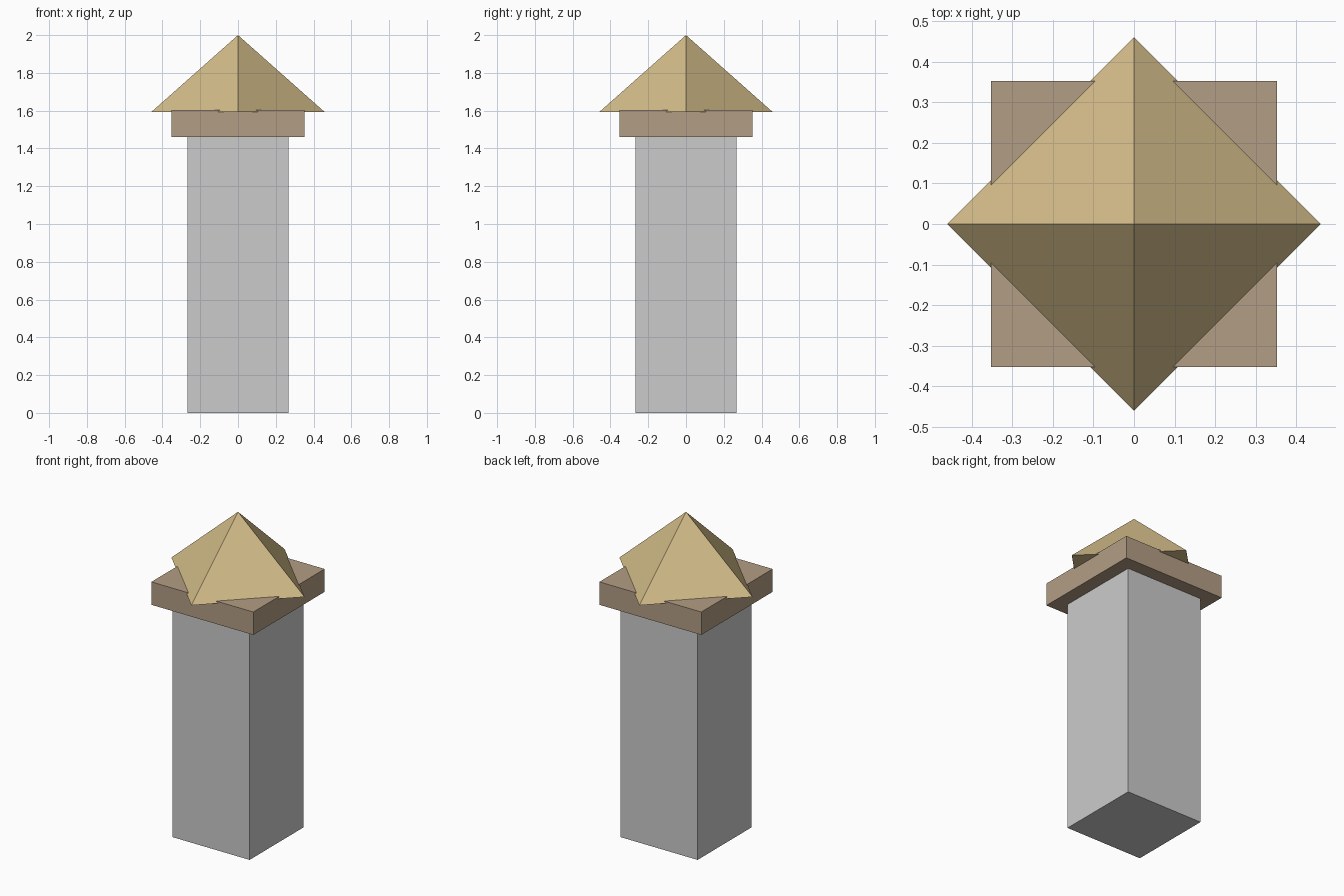
import bpy

if "Cube" in bpy.data.objects:
    bpy.data.objects.remove(bpy.data.objects["Cube"])


def paint(obj, name, rgb):
    mat = bpy.data.materials.new(name)
    mat.diffuse_color = (*rgb, 1)
    mat.use_nodes = True
    mat.node_tree.nodes["Principled BSDF"].inputs["Base Color"].default_value = mat.diffuse_color
    obj.data.materials.append(mat)


def block(name, half, z0, z1):
    bpy.ops.mesh.primitive_cube_add(size=1, location=(0, 0, (z0 + z1) / 2))
    obj = bpy.context.object
    obj.name = name
    obj.scale = (2 * half, 2 * half, z1 - z0)
    bpy.ops.object.transform_apply(location=False, rotation=False, scale=True)
    return obj


# Square stone shaft
block("shaft", 0.267, 0.0, 1.46)

# Overhanging cap slab
slab = block("cap_slab", 0.352, 1.46, 1.603)
paint(slab, "brown", (0.45, 0.34, 0.23))

# Four-sided roof, corners on the x and y axes, sunk slightly into the slab
bpy.ops.mesh.primitive_cone_add(vertices=4, radius1=0.46, radius2=0, depth=0.408,
                                location=(0, 0, 1.592 + 0.204))
roof = bpy.context.object
roof.name = "pyramid_roof"
paint(roof, "tan", (0.65, 0.50, 0.25))
